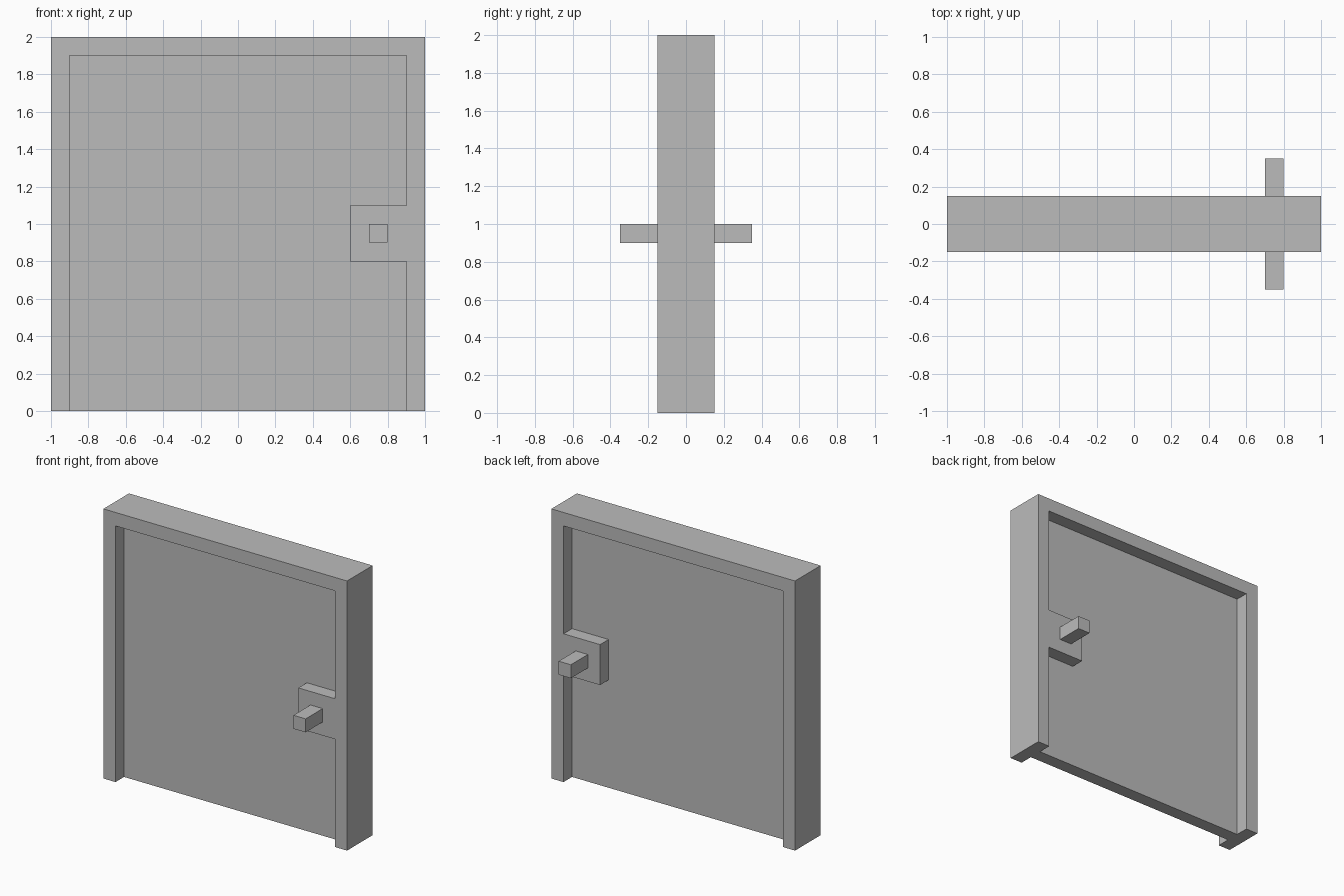
import bpy
import bmesh
from mathutils import Vector

cube = bpy.data.objects.get("Cube")
if cube:
    bpy.data.objects.remove(cube, do_unlink=True)

grey = bpy.data.materials.new("plain_grey")
grey.use_nodes = True
colour = (0.5, 0.5, 0.5, 1)
grey.diffuse_color = colour
grey.node_tree.nodes["Principled BSDF"].inputs["Base Color"].default_value = colour


def extrude_outline(name, outline, half_depth):
    """Extrude an x-z outline evenly to both sides of y = 0."""
    bm = bmesh.new()
    face = bm.faces.new([bm.verts.new((x, -half_depth, z)) for x, z in outline])
    new = bmesh.ops.extrude_face_region(bm, geom=[face])["geom"]
    verts = [v for v in new if isinstance(v, bmesh.types.BMVert)]
    bmesh.ops.translate(bm, verts=verts, vec=Vector((0, 2 * half_depth, 0)))
    bmesh.ops.recalc_face_normals(bm, faces=bm.faces[:])
    mesh = bpy.data.meshes.new(name)
    bm.to_mesh(mesh)
    bm.free()
    mesh.materials.append(grey)
    obj = bpy.data.objects.new(name, mesh)
    bpy.context.collection.objects.link(obj)
    return obj


def rectangle(x0, x1, z0, z1):
    return [(x0, z0), (x1, z0), (x1, z1), (x0, z1)]


# Surround, open at the bottom, with the lock block jutting from its left jamb
extrude_outline("door_frame", [
    (-1, 0), (-0.9, 0), (-0.9, 1.9), (0.9, 1.9),
    (0.9, 1.1), (0.6, 1.1), (0.6, 0.8), (0.9, 0.8),
    (0.9, 0), (1, 0), (1, 2), (-1, 2)], 0.15)

# Thin panel recessed on both sides
extrude_outline("door_panel", rectangle(-0.9, 0.9, 0, 1.9), 0.05)

# Square handles, one on each side of the lock block
for name, side in (("front_handle", -1), ("back_handle", 1)):
    handle = extrude_outline(name, rectangle(0.7, 0.8, 0.9, 1), 0.1)
    handle.location.y = side * 0.25
